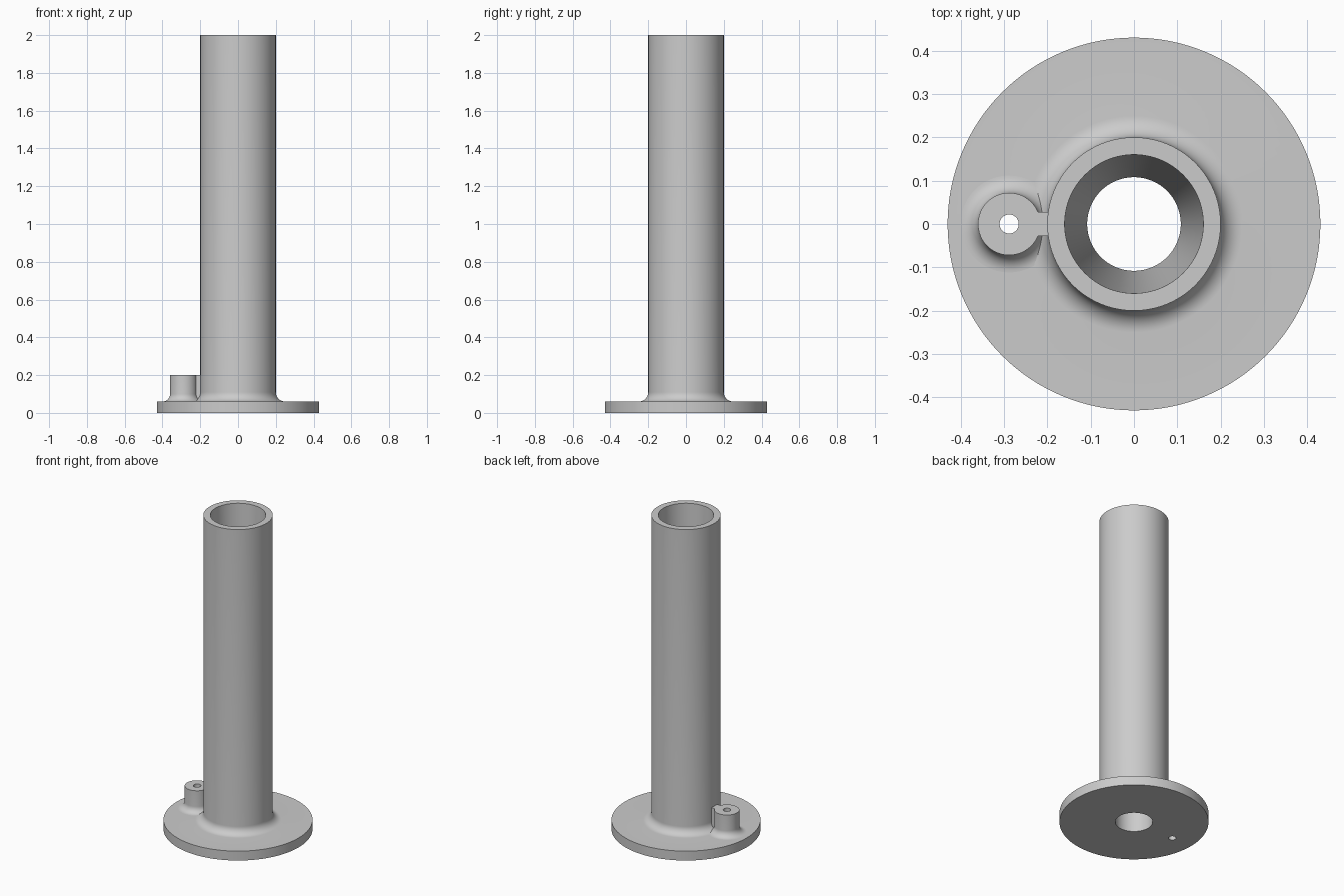
import bpy, bmesh, math

cube = bpy.data.objects.get("Cube")
if cube:
    bpy.data.objects.remove(cube)

grey = bpy.data.materials.new("plain grey")
grey.use_nodes = True
colour = (0.6, 0.6, 0.6, 1)
grey.diffuse_color = colour
grey.node_tree.nodes["Principled BSDF"].inputs["Base Color"].default_value = colour

FLANGE_TOP = 0.06
BOSS_X, BOSS_R, BOSS_TOP, HOLE_R = -0.288, 0.072, 0.2, 0.022


def add_object(name, bm, x=0):
    bmesh.ops.recalc_face_normals(bm, faces=bm.faces)
    mesh = bpy.data.meshes.new(name)
    bm.to_mesh(mesh)
    bm.free()
    mesh.materials.append(grey)
    obj = bpy.data.objects.new(name, mesh)
    obj.location.x = x
    bpy.context.collection.objects.link(obj)
    return obj


def lathe(name, profile, x=0, steps=96):
    """Spin a closed (radius, height) profile into a ring."""
    bm = bmesh.new()
    rings = []
    for i in range(steps):
        a = math.tau * i / steps
        rings.append([bm.verts.new((r * math.cos(a), r * math.sin(a), z)) for r, z in profile])
    n = len(profile)
    for i, ring in enumerate(rings):
        after = rings[(i + 1) % steps]
        for j in range(n):
            k = (j + 1) % n
            bm.faces.new((ring[j], after[j], after[k], ring[k]))
    return add_object(name, bm, x)


def fillet(radius, size, steps=10):
    """Concave quarter arc from the flange up to an upright wall."""
    arc = [math.pi / 2 * i / steps for i in range(steps + 1)]
    return [(radius + size * (1 - math.sin(a)), FLANGE_TOP + size * (1 - math.cos(a))) for a in arc]


def smooth(obj):
    bpy.ops.object.select_all(action="DESELECT")
    obj.select_set(True)
    bpy.context.view_layer.objects.active = obj
    bpy.ops.object.shade_smooth_by_angle(angle=math.radians(30))


# Flanged tube with a tapered bore
tube = lathe("flanged_tube", [(0.108, 0), (0.43, 0), (0.43, FLANGE_TOP)]
             + fillet(0.2, 0.05) + [(0.2, 2), (0.16, 2)], steps=128)

# Small hole through the flange
bm = bmesh.new()
bmesh.ops.create_cone(bm, cap_ends=True, segments=48, radius1=HOLE_R, radius2=HOLE_R, depth=0.4)
cutter = add_object("hole_cutter", bm, BOSS_X)
cut = tube.modifiers.new("pin hole", "BOOLEAN")
cut.operation = "DIFFERENCE"
cut.solver = "EXACT"
cut.object = cutter
bpy.context.view_layer.objects.active = tube
bpy.ops.object.modifier_apply(modifier=cut.name)
bpy.data.objects.remove(cutter)

# Side boss around the hole
boss = lathe("side_boss", [(HOLE_R, 0.03), (BOSS_R + 0.04, 0.03)] + fillet(BOSS_R, 0.04)
             + [(BOSS_R, BOSS_TOP), (HOLE_R, BOSS_TOP)], BOSS_X, 48)

# Web joining the boss to the tube
bm = bmesh.new()
bmesh.ops.create_cube(bm, size=1)
bmesh.ops.scale(bm, vec=(0.045, 0.056, BOSS_TOP - 0.03), verts=bm.verts)
bmesh.ops.translate(bm, vec=(0, 0, (BOSS_TOP + 0.03) / 2), verts=bm.verts)
web = add_object("boss_web", bm, -0.213)

for part in (tube, boss, web):
    smooth(part)
